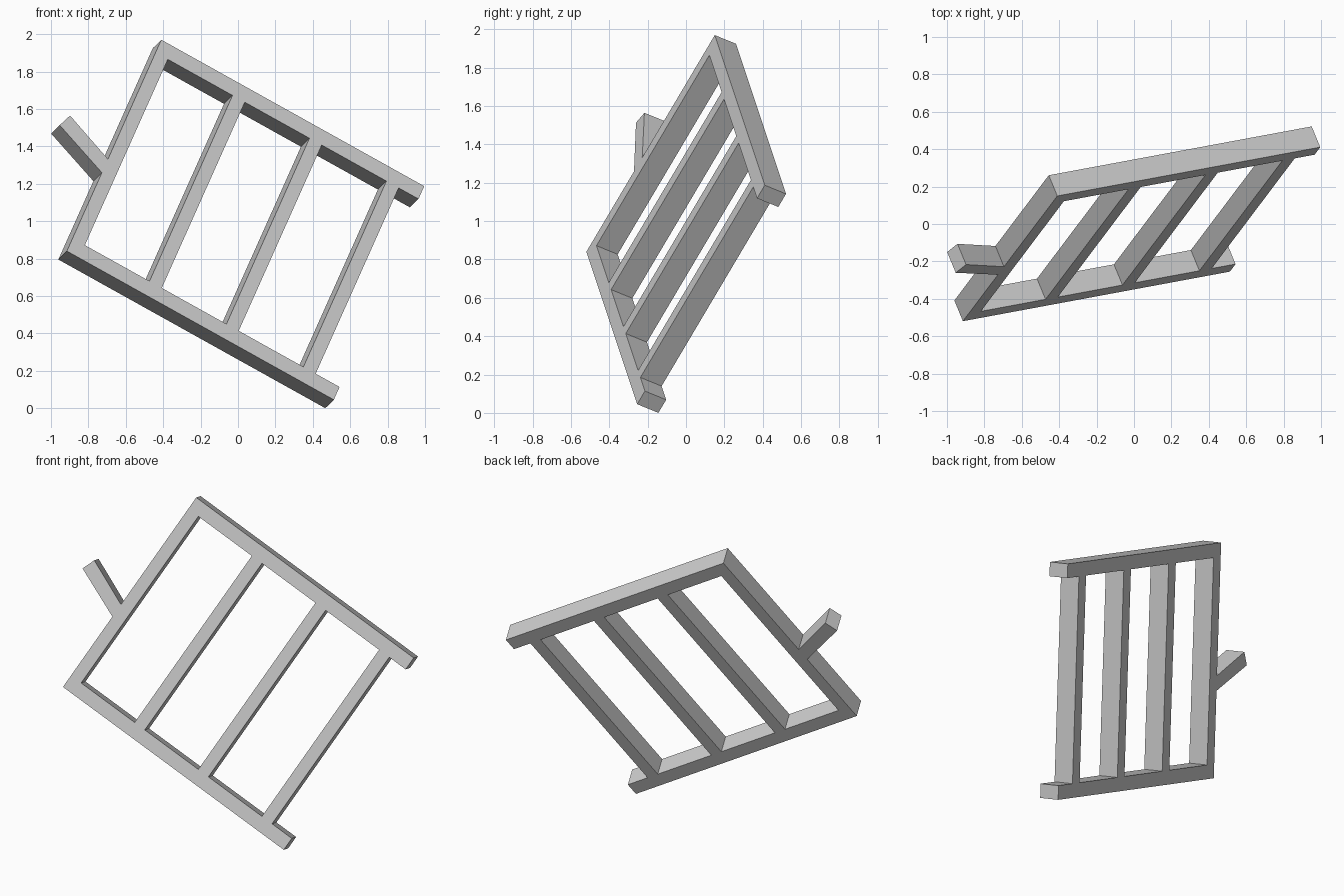
import bpy, bmesh
from mathutils import Vector, Matrix

cube = bpy.data.objects.get("Cube")
if cube:
    bpy.data.objects.remove(cube, do_unlink=True)

grey = bpy.data.materials.new("plain grey")
grey.use_nodes = True
colour = (0.6, 0.6, 0.6, 1)
grey.diffuse_color = colour
grey.node_tree.nodes["Principled BSDF"].inputs["Base Color"].default_value = colour

# Tilted frame: u runs along the rails, v down the bars, n through the thickness
u = Vector((0.862, 0.16, -0.48)).normalized()
v = Vector((-0.359, -0.476, -0.803))
v = (v - u * v.dot(u)).normalized()
n = u.cross(v)
corner = Vector((-0.41, 0.15, 1.97))
to_world = Matrix.Translation(corner) @ Matrix((u, v, n)).transposed().to_4x4()

HEIGHT, DEPTH, RAIL, BAR, PITCH = 1.407, 0.128, 0.085, 0.076, 0.477


def prism(name, outline):
    """Extrude a flat outline through the thickness of the frame."""
    bm = bmesh.new()
    face = bm.faces.new([bm.verts.new((a, b, 0)) for a, b in outline])
    moved = bmesh.ops.extrude_face_region(bm, geom=[face])["geom"]
    verts = [g for g in moved if isinstance(g, bmesh.types.BMVert)]
    bmesh.ops.translate(bm, verts=verts, vec=(0, 0, DEPTH))
    bmesh.ops.transform(bm, matrix=to_world, verts=bm.verts)
    bmesh.ops.recalc_face_normals(bm, faces=bm.faces)
    mesh = bpy.data.meshes.new(name)
    bm.to_mesh(mesh)
    bm.free()
    mesh.materials.append(grey)
    bpy.context.collection.objects.link(bpy.data.objects.new(name, mesh))


def beam(name, a0, a1, b0, b1):
    prism(name, [(a0, b0), (a1, b0), (a1, b1), (a0, b1)])


# Long rails
beam("top_rail", 0, 1.63, 0, RAIL)
beam("bottom_rail", 0, 1.655, HEIGHT - RAIL, HEIGHT)

# Outer post and three cross bars
for i, name in enumerate(("left_post", "inner_bar_1", "inner_bar_2", "right_bar")):
    beam(name, i * PITCH, i * PITCH + BAR, RAIL, HEIGHT - RAIL)

# Slanted stub on the outer post
prism("side_stub", [(0, 0.795), (0, 0.885), (-0.315, 0.757), (-0.285, 0.675)])
